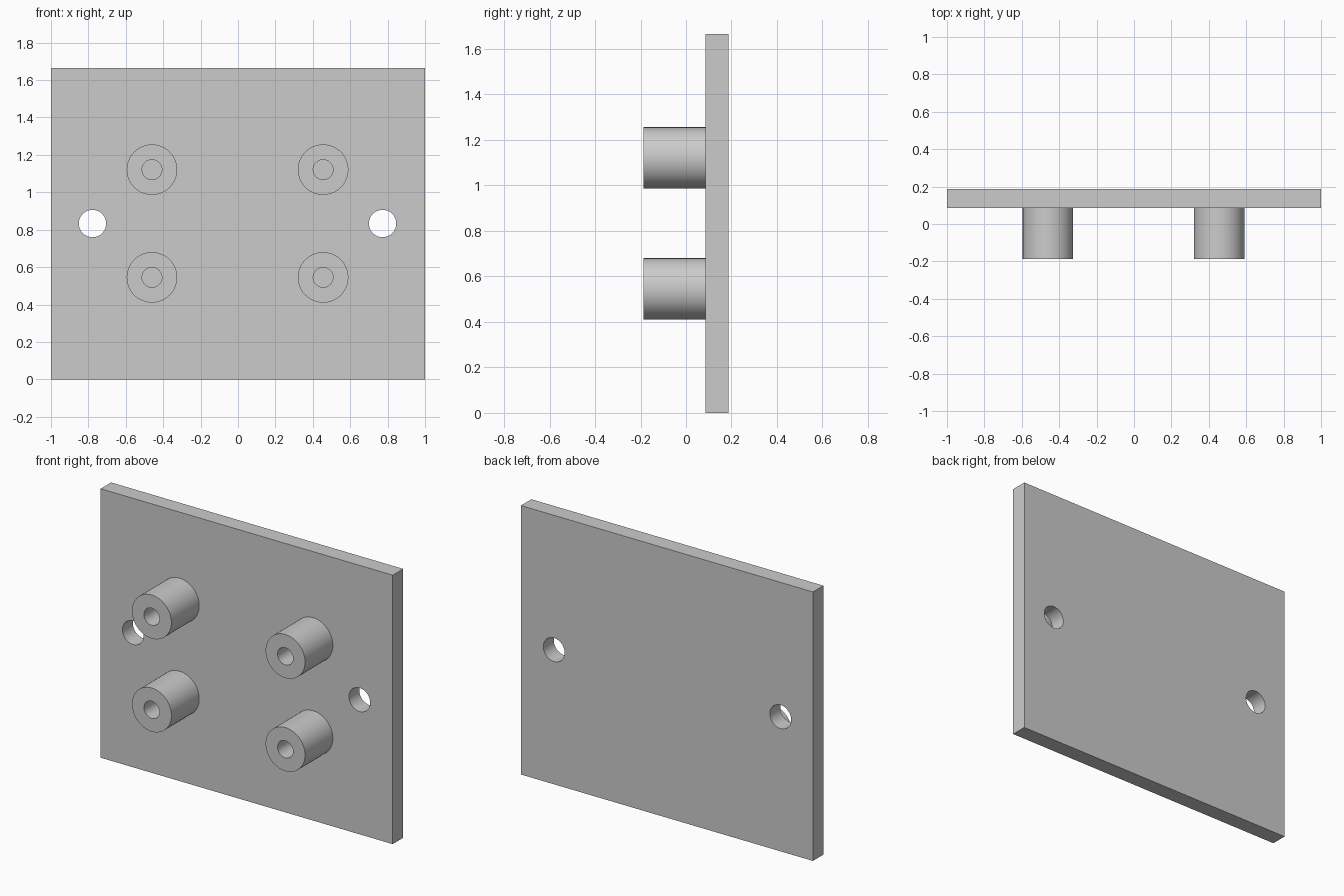
import bpy
import math

if "Cube" in bpy.data.objects:
    bpy.data.objects.remove(bpy.data.objects["Cube"])

FRONT, PLATE_FRONT, BACK = -0.187, 0.085, 0.187
HEIGHT = 1.665
SINK = 0.03  # how far the standoffs run into the plate before joining


def cylinder(name, x, z, radius, y0, y1, sides=64):
    bpy.ops.mesh.primitive_cylinder_add(
        vertices=sides, radius=radius, depth=y1 - y0,
        location=(x, (y0 + y1) / 2, z), rotation=(math.pi / 2, 0, 0))
    obj = bpy.context.object
    obj.name = name
    return obj


def combine(target, tool, operation):
    mod = target.modifiers.new(operation.lower(), 'BOOLEAN')
    mod.operation, mod.object, mod.solver = operation, tool, 'EXACT'
    bpy.context.view_layer.objects.active = target
    bpy.ops.object.modifier_apply(modifier=mod.name)
    bpy.data.objects.remove(tool, do_unlink=True)


# Flat upright plate
bpy.ops.mesh.primitive_cube_add(size=1, location=(0, (PLATE_FRONT + BACK) / 2, HEIGHT / 2))
plate = bpy.context.object
plate.name = "mounting_plate"
plate.scale = (2, BACK - PLATE_FRONT, HEIGHT)
bpy.ops.object.transform_apply(location=False, rotation=False, scale=True)

# Two through holes for mounting screws
for x in (-0.778, 0.773):
    combine(plate, cylinder("screw_hole", x, 0.833, 0.073, 0, 0.3), 'DIFFERENCE')

# Four hollow standoffs, their bores ending at the plate's front face
for x in (-0.46, 0.455):
    for z in (0.545, 1.121):
        standoff = cylinder("standoff", x, z, 0.135, FRONT, PLATE_FRONT + SINK)
        bore = cylinder("bore", x, z, 0.053, FRONT - 0.1, PLATE_FRONT + SINK + 0.1)
        combine(standoff, bore, 'DIFFERENCE')
        combine(plate, standoff, 'UNION')

# Smooth round walls, crisp edges
bpy.ops.object.select_all(action='DESELECT')
plate.select_set(True)
bpy.context.view_layer.objects.active = plate
bpy.ops.object.shade_smooth_by_angle(angle=math.radians(30))
